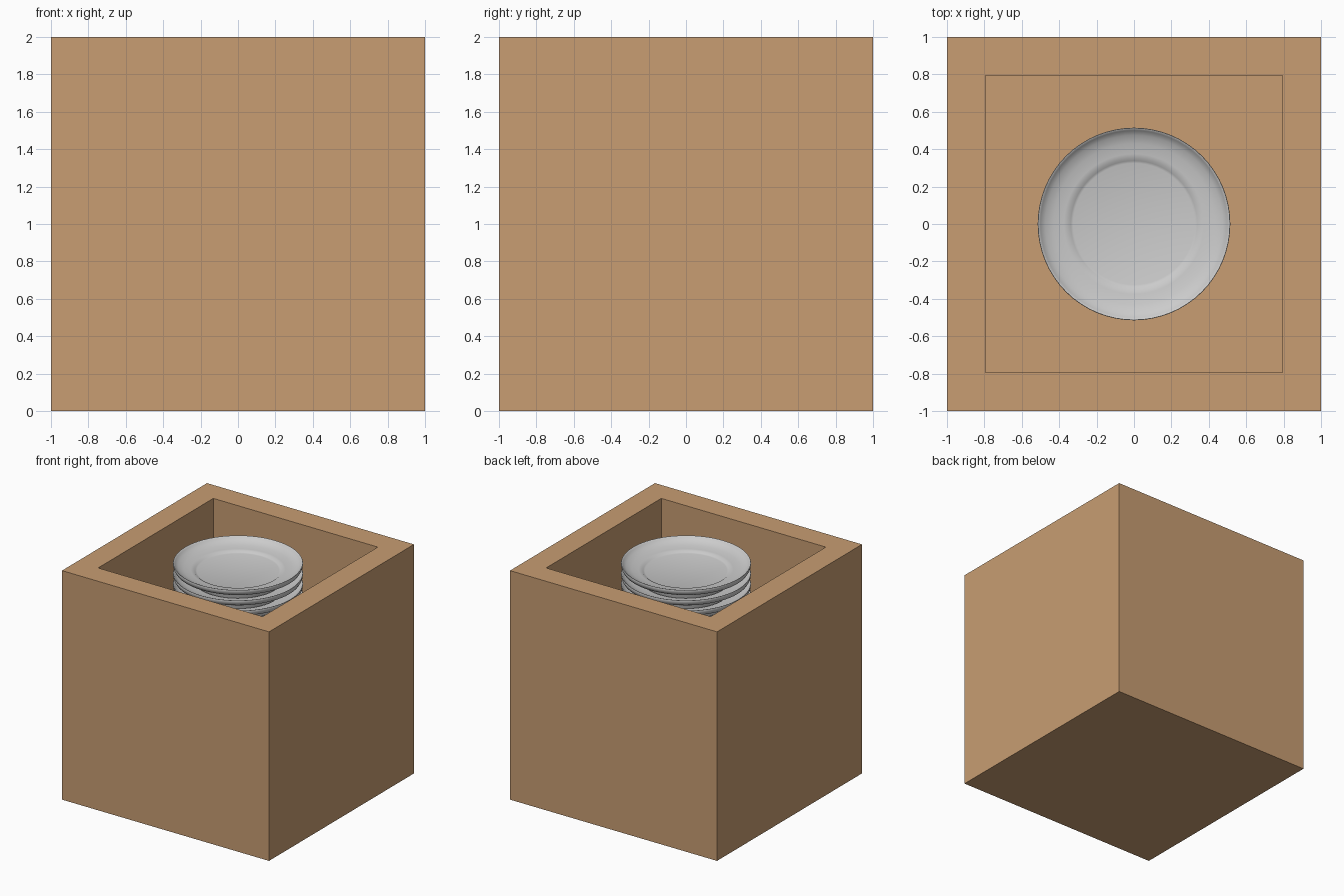
import bpy, bmesh, math

if "Cube" in bpy.data.objects:
    bpy.data.objects.remove(bpy.data.objects["Cube"])

HALF = 1.0        # box half width
WALL = 0.29       # wall thickness
FLOOR = 0.26      # height of the well floor
RIM_Z = 1.953     # rim height of the top plate
PITCH = 0.09      # spacing of stacked plates
COUNT = 18


def finish(bm, name):
    mesh = bpy.data.meshes.new(name)
    bm.to_mesh(mesh)
    bm.free()
    ob = bpy.data.objects.new(name, mesh)
    bpy.context.collection.objects.link(ob)
    return ob


# Wooden box with a square well
bm = bmesh.new()
bmesh.ops.create_cube(bm, size=2 * HALF)
bmesh.ops.translate(bm, verts=bm.verts, vec=(0, 0, HALF))
bm.normal_update()
top = next(f for f in bm.faces if f.normal.z > 0.9)
bmesh.ops.inset_individual(bm, faces=[top], thickness=WALL)
well = bmesh.ops.extrude_discrete_faces(bm, faces=[top])["faces"][0]
bmesh.ops.translate(bm, verts=well.verts, vec=(0, 0, FLOOR - 2 * HALF))
bmesh.ops.recalc_face_normals(bm, faces=bm.faces)
box = finish(bm, "box")
wood = bpy.data.materials.new("wood")
wood.diffuse_color = (0.58, 0.34, 0.17, 1)
wood.use_nodes = True
wood.node_tree.nodes["Principled BSDF"].inputs["Base Color"].default_value = wood.diffuse_color
box.data.materials.append(wood)

# Plate profile (radius, height): upper face, rim, underside, foot ring
profile = [(0, 0.10), (0.325, 0.10), (0.338, 0.104), (0.350, 0.114),
           (0.375, 0.117), (0.43, 0.125), (0.475, 0.140), (0.500, 0.158),
           (0.508, 0.169), (0.513, 0.170), (0.515, 0.165), (0.512, 0.145),
           (0.500, 0.123), (0.46, 0.103), (0.40, 0.094), (0.35, 0.082),
           (0.335, 0.01), (0.31, 0.01), (0.30, 0.075), (0, 0.075)]
bm = bmesh.new()
vs = [bm.verts.new((r, 0, z)) for r, z in profile]
edges = [bm.edges.new(p) for p in zip(vs, vs[1:])]
bmesh.ops.spin(bm, geom=vs + edges, cent=(0, 0, 0), axis=(0, 0, 1),
               angle=2 * math.pi, steps=64, use_merge=True)
bmesh.ops.remove_doubles(bm, verts=bm.verts, dist=1e-4)
bmesh.ops.dissolve_degenerate(bm, edges=bm.edges, dist=1e-5)
bmesh.ops.recalc_face_normals(bm, faces=bm.faces)
plate = finish(bm, "plate_1")
plate.location.z = RIM_Z - 0.17
bpy.context.view_layer.objects.active = plate
plate.select_set(True)
bpy.ops.object.shade_smooth_by_angle(angle=math.radians(50))

# Stack of plates filling the well
for i in range(1, COUNT):
    copy = plate.copy()
    copy.name = f"plate_{i + 1}"
    copy.location.z -= i * PITCH
    bpy.context.collection.objects.link(copy)
